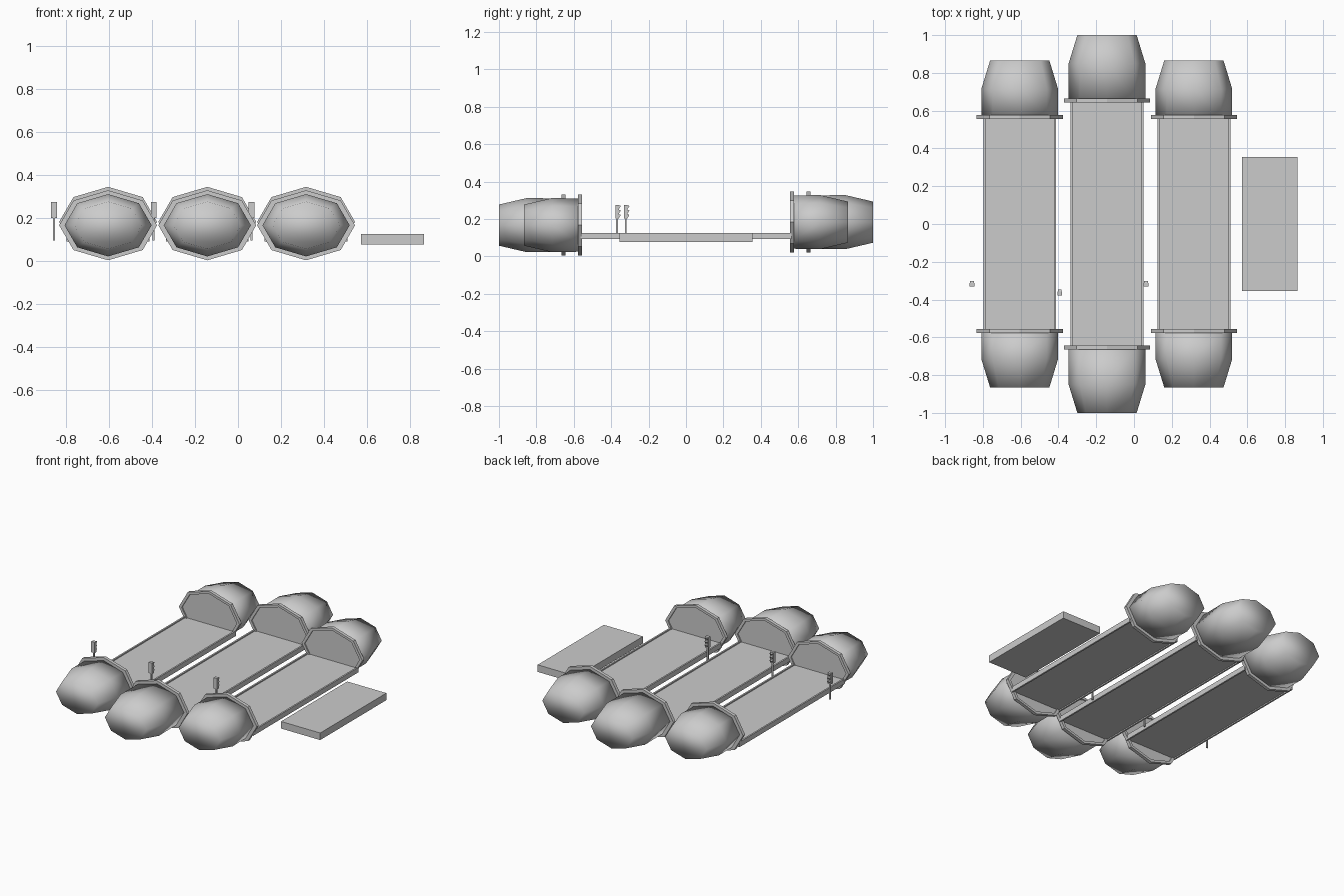
import bpy, bmesh, math
from mathutils import Vector

if "Cube" in bpy.data.objects:
    bpy.data.objects.remove(bpy.data.objects["Cube"])

grey = bpy.data.materials.new("plain_grey")
grey.use_nodes = True
grey.diffuse_color = (0.6, 0.6, 0.6, 1)
grey.node_tree.nodes["Principled BSDF"].inputs["Base Color"].default_value = (0.6, 0.6, 0.6, 1)


def finish(name, bm, smooth=False):
    bmesh.ops.recalc_face_normals(bm, faces=bm.faces)
    for f in bm.faces:
        f.smooth = smooth
    mesh = bpy.data.meshes.new(name)
    bm.to_mesh(mesh)
    bm.free()
    mesh.materials.append(grey)
    obj = bpy.data.objects.new(name, mesh)
    bpy.context.collection.objects.link(obj)
    return obj


def add_box(bm, low, high):
    low, high = Vector(low), Vector(high)
    verts = bmesh.ops.create_cube(bm, size=1)["verts"]
    for v in verts:
        v.co = (low + high) / 2 + v.co * (high - low)


def loft(name, x, z, rings, smooth):
    """Stretched octagons (y, half width, half height) joined and capped."""
    bm = bmesh.new()
    loops = []
    for y, rx, rz in rings:
        angles = [math.tau * i / 8 for i in range(8)]
        loops.append([bm.verts.new((x + rx * math.cos(a), y, z + rz * math.sin(a))) for a in angles])
    for a, b in zip(loops, loops[1:]):
        for i in range(8):
            j = (i + 1) % 8
            bm.faces.new((a[i], a[j], b[j], b[i]))
    bm.faces.new(loops[0])
    bm.faces.new(loops[-1])
    return finish(name, bm, smooth)


# Three lanes, each a plate between two octagonal end pods
for lane, x, reach in (("right", -0.605, 0.555), ("middle", -0.143, 0.643), ("left", 0.317, 0.555)):
    end = 1.0 if lane == "middle" else 0.865
    for side, s, z in (("front", -1, 0.167), ("back", 1, 0.183)):
        # Tapered pod
        loft(f"{lane}_{side}_pod", x, z, [
            (s * (reach + 0.015), 0.203, 0.142),
            (s * (end - 0.15), 0.203, 0.145),
            (s * end, 0.157, 0.11)], True)
        # Flange with a shallow recessed panel inside its rim
        loft(f"{lane}_{side}_flange", x, z, [
            (s * (reach + 0.008), 0.207, 0.146),
            (s * reach, 0.207, 0.146),
            (s * reach, 0.228, 0.163),
            (s * (reach + 0.022), 0.228, 0.163)], False)

    # Plate with a thin rail along each long edge
    bm = bmesh.new()
    add_box(bm, (x - 0.182, -reach - 0.01, 0.1), (x + 0.182, reach + 0.01, 0.118))
    for s in (-1, 1):
        inner, outer = sorted((x + s * 0.182, x + s * 0.193))
        add_box(bm, (inner, -reach - 0.01, 0.092), (outer, reach + 0.01, 0.126))
    finish(f"{lane}_plate", bm)

# Signal posts with three hoods on the rear of each head
for name, x, y in (("right", -0.857, -0.317), ("middle", -0.393, -0.363), ("left", 0.063, -0.317)):
    bm = bmesh.new()
    add_box(bm, (x - 0.005, y - 0.01, 0.095), (x + 0.005, y, 0.21))
    add_box(bm, (x - 0.013, y - 0.015, 0.202), (x + 0.013, y + 0.005, 0.275))
    for i in range(3):
        top = 0.273 - i * 0.024
        prism = []
        for dx in (-0.01, 0.01):
            prism.append([bm.verts.new((x + dx, y + dy, top - dz))
                          for dy, dz in ((0.004, 0), (0.015, 0.003), (0.004, 0.02))])
        a, b = prism
        bm.faces.new(a)
        bm.faces.new(b)
        for k in range(3):
            m = (k + 1) % 3
            bm.faces.new((a[k], a[m], b[m], b[k]))
    finish(f"{name}_signal_post", bm)

# Separate platform block beside the lanes
bm = bmesh.new()
add_box(bm, (0.572, -0.355, 0.078), (0.866, 0.355, 0.126))
finish("side_platform", bm)
